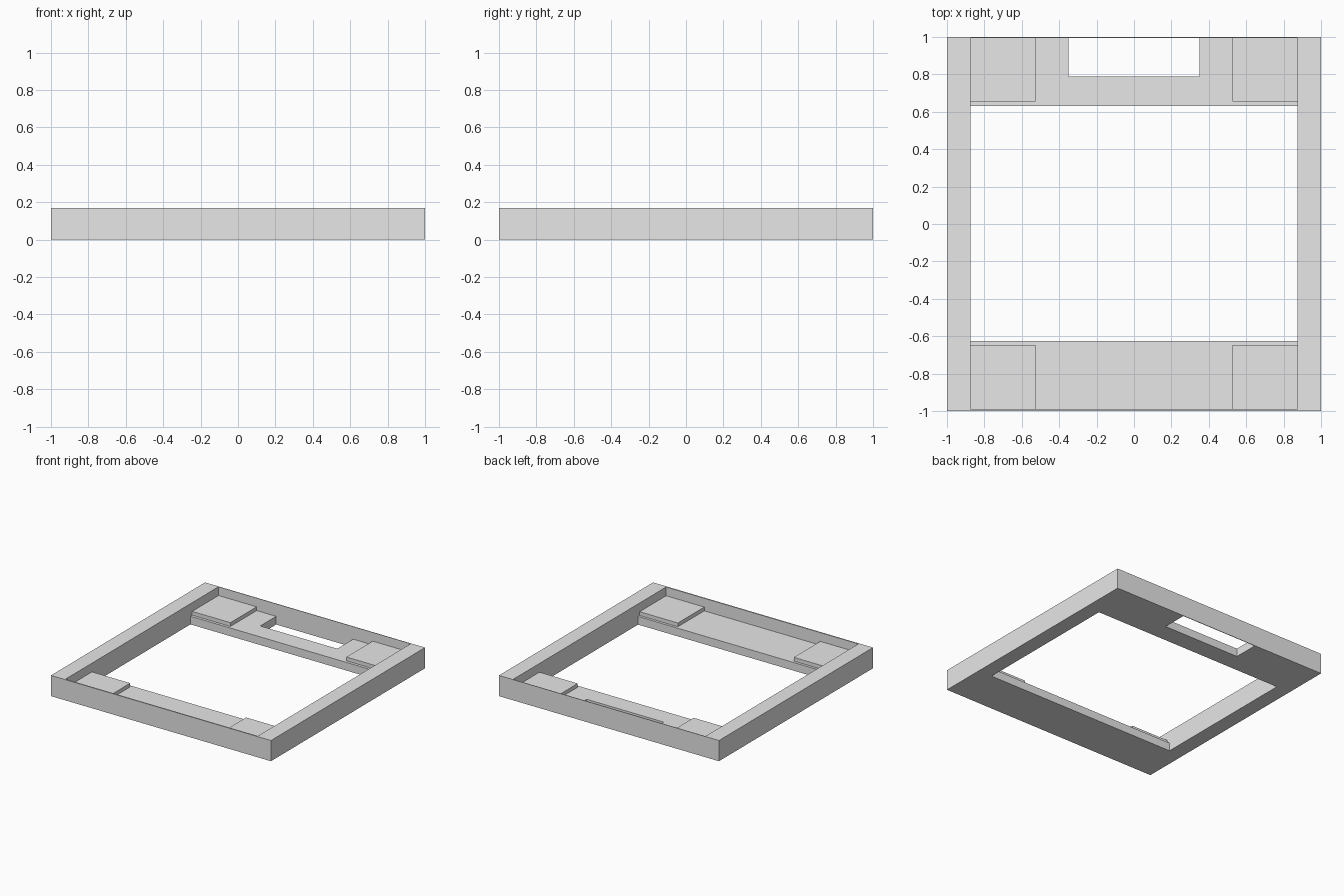
import bpy
import bmesh
from mathutils import Vector

cube = bpy.data.objects.get("Cube")
if cube:
    bpy.data.objects.remove(cube, do_unlink=True)

HEIGHT, LEDGE, PAD = 0.17, 0.067, 0.098
INNER_X = 0.874                  # inside face of the side rails
FRONT, BACK = -0.99, 0.995       # inside faces of the thin end walls

grey = bpy.data.materials.new("plain_grey")
grey.use_nodes = True
grey.diffuse_color = (0.8, 0.8, 0.8, 1)
grey.node_tree.nodes["Principled BSDF"].inputs["Base Color"].default_value = (0.8, 0.8, 0.8, 1)


def box(name, low, high):
    """Axis-aligned box between two corners."""
    low, high = Vector(low), Vector(high)
    bm = bmesh.new()
    bmesh.ops.create_cube(bm, size=1)
    bmesh.ops.scale(bm, vec=high - low, verts=bm.verts)
    bmesh.ops.translate(bm, vec=(low + high) / 2, verts=bm.verts)
    mesh = bpy.data.meshes.new(name)
    bm.to_mesh(mesh)
    bm.free()
    mesh.materials.append(grey)
    obj = bpy.data.objects.new(name, mesh)
    bpy.context.collection.objects.link(obj)
    return obj


def cut(target, name, low, high):
    """Subtract a box from the target and discard the cutter."""
    cutter = box(name, low, high)
    cutter.hide_render = True
    mod = target.modifiers.new(name, 'BOOLEAN')
    mod.operation = 'DIFFERENCE'
    mod.solver = 'EXACT'
    mod.object = cutter
    bpy.context.view_layer.objects.active = target
    bpy.ops.object.modifier_apply(modifier=name)
    bpy.data.objects.remove(cutter, do_unlink=True)


# Square frame: raised rim, sunken end ledges, open middle
frame = box("frame", (-1, -1, 0), (1, 1, HEIGHT))
cut(frame, "recess", (-INNER_X, FRONT, LEDGE), (INNER_X, BACK, 1))
cut(frame, "opening", (-INNER_X, -0.626, -1), (INNER_X, 0.631, 1))
# Slot through the back ledge
cut(frame, "slot", (-0.35, 0.789, -1), (0.35, BACK, 1))

# Raised pads in the four corners
for side, sign in (("left", 1), ("right", -1)):
    x0, x1 = sorted((sign * 0.527, sign * INNER_X))
    for end, y0, y1 in (("front", FRONT, -0.647), ("back", 0.654, BACK)):
        box(f"{end}_{side}_pad", (x0, y0, LEDGE), (x1, y1, PAD))
